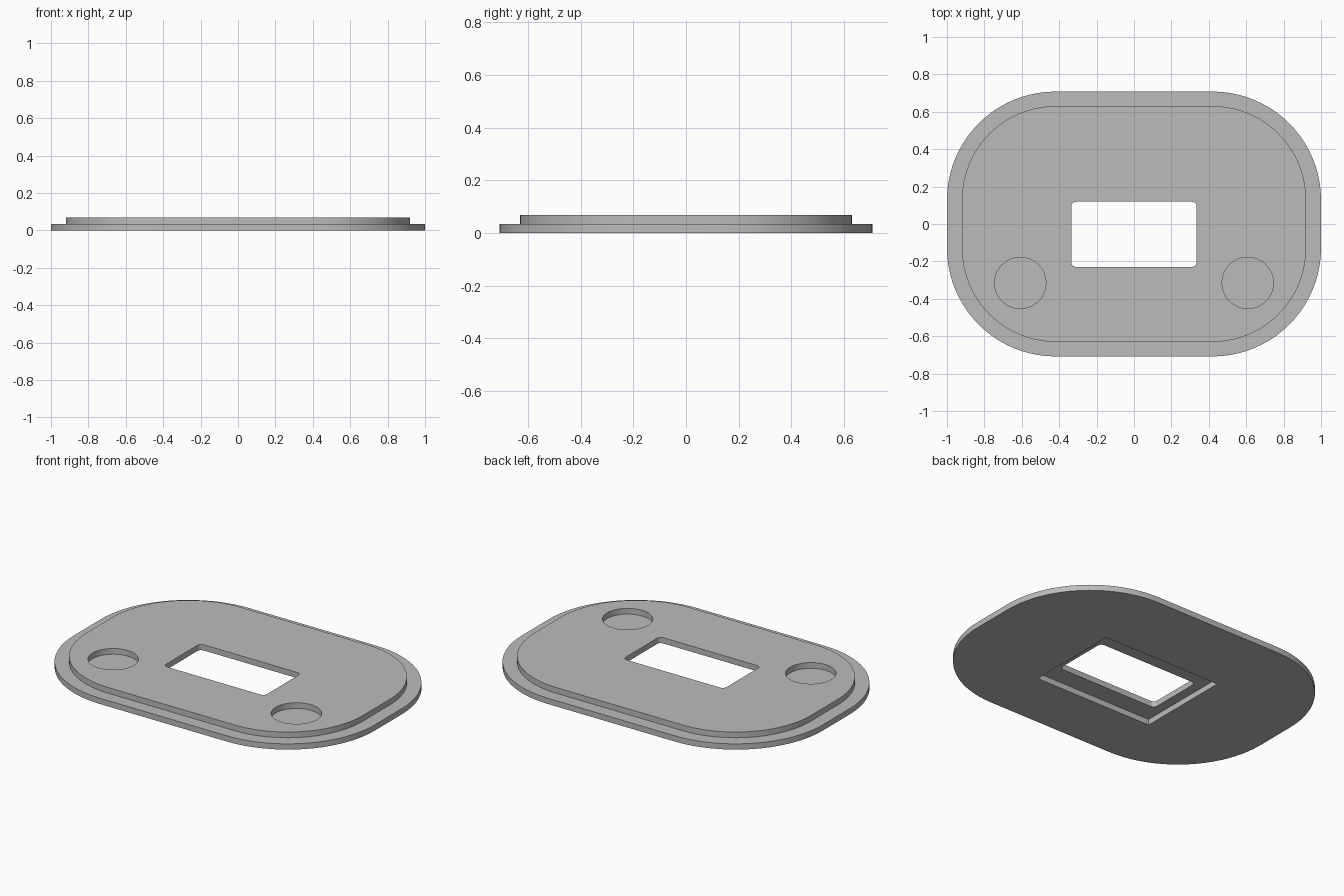
import bpy, bmesh
from math import sin, cos, pi, radians

if "Cube" in bpy.data.objects:
    bpy.data.objects.remove(bpy.data.objects["Cube"], do_unlink=True)

STEP, TOP = 0.0345, 0.069

grey = bpy.data.materials.new("plain grey")
grey.use_nodes = True
colour = (0.5, 0.5, 0.5, 1)
grey.diffuse_color = colour
grey.node_tree.nodes["Principled BSDF"].inputs["Base Color"].default_value = colour


def outline(hx, hy, r, seg):
    """Rounded rectangle, anticlockwise; r = 0 gives square corners."""
    if r == 0:
        return [(hx, hy), (-hx, hy), (-hx, -hy), (hx, -hy)]
    pts = []
    for q, (sx, sy) in enumerate([(1, 1), (-1, 1), (-1, -1), (1, -1)]):
        for i in range(seg + 1):
            a = (q + i / seg) * pi / 2
            pts.append((sx * (hx - r) + r * cos(a), sy * (hy - r) + r * sin(a)))
    return pts


def stack(name, rings, centre=(0, 0), seg=20):
    """Solid through a stack of rounded rectangles (hx, hy, r, z)."""
    bm = bmesh.new()
    loops = [[bm.verts.new((x + centre[0], y + centre[1], z))
              for x, y in outline(hx, hy, r, seg)] for hx, hy, r, z in rings]
    for low, high in zip(loops, loops[1:]):
        n = len(low)
        for i in range(n):
            j = (i + 1) % n
            bm.faces.new((low[i], low[j], high[j], high[i]))
    bm.faces.new(loops[0][::-1])
    bm.faces.new(loops[-1])
    bmesh.ops.remove_doubles(bm, verts=bm.verts, dist=1e-5)
    bmesh.ops.recalc_face_normals(bm, faces=bm.faces)
    mesh = bpy.data.meshes.new(name)
    bm.to_mesh(mesh)
    bm.free()
    ob = bpy.data.objects.new(name, mesh)
    bpy.context.collection.objects.link(ob)
    mesh.materials.append(grey)
    return ob


# Flanged plate: wide base with a smaller raised face
plate = stack("flanged_plate", [
    (1.0, 0.708, 0.58, 0), (1.0, 0.708, 0.58, STEP),
    (0.92, 0.63, 0.50, STEP), (0.92, 0.63, 0.50, TOP)])

# Cutters: underside recess, window, and two round pockets
cutters = [
    stack("recess_cutter", [(0.393, 0.29, 0, -0.1), (0.393, 0.29, 0, STEP)], (0, -0.055)),
    stack("window_cutter", [(0.335, 0.174, 0.025, -0.2), (0.335, 0.174, 0.025, 0.2)],
          (0, -0.055), 6)]
for side, s in (("left", 1), ("right", -1)):
    cutters.append(stack(side + "_pocket_cutter",
                         [(0.137, 0.137, 0.137, STEP), (0.137, 0.137, 0.137, 0.2)],
                         (s * 0.608, -0.315), 14))

bpy.ops.object.select_all(action="DESELECT")
bpy.context.view_layer.objects.active = plate
plate.select_set(True)
for cutter in cutters:
    cutter.hide_render = True
    mod = plate.modifiers.new(cutter.name, "BOOLEAN")
    mod.operation, mod.solver, mod.object = "DIFFERENCE", "EXACT", cutter
    bpy.ops.object.modifier_apply(modifier=mod.name)
    bpy.data.objects.remove(cutter, do_unlink=True)

bpy.ops.object.shade_smooth_by_angle(angle=radians(30))
